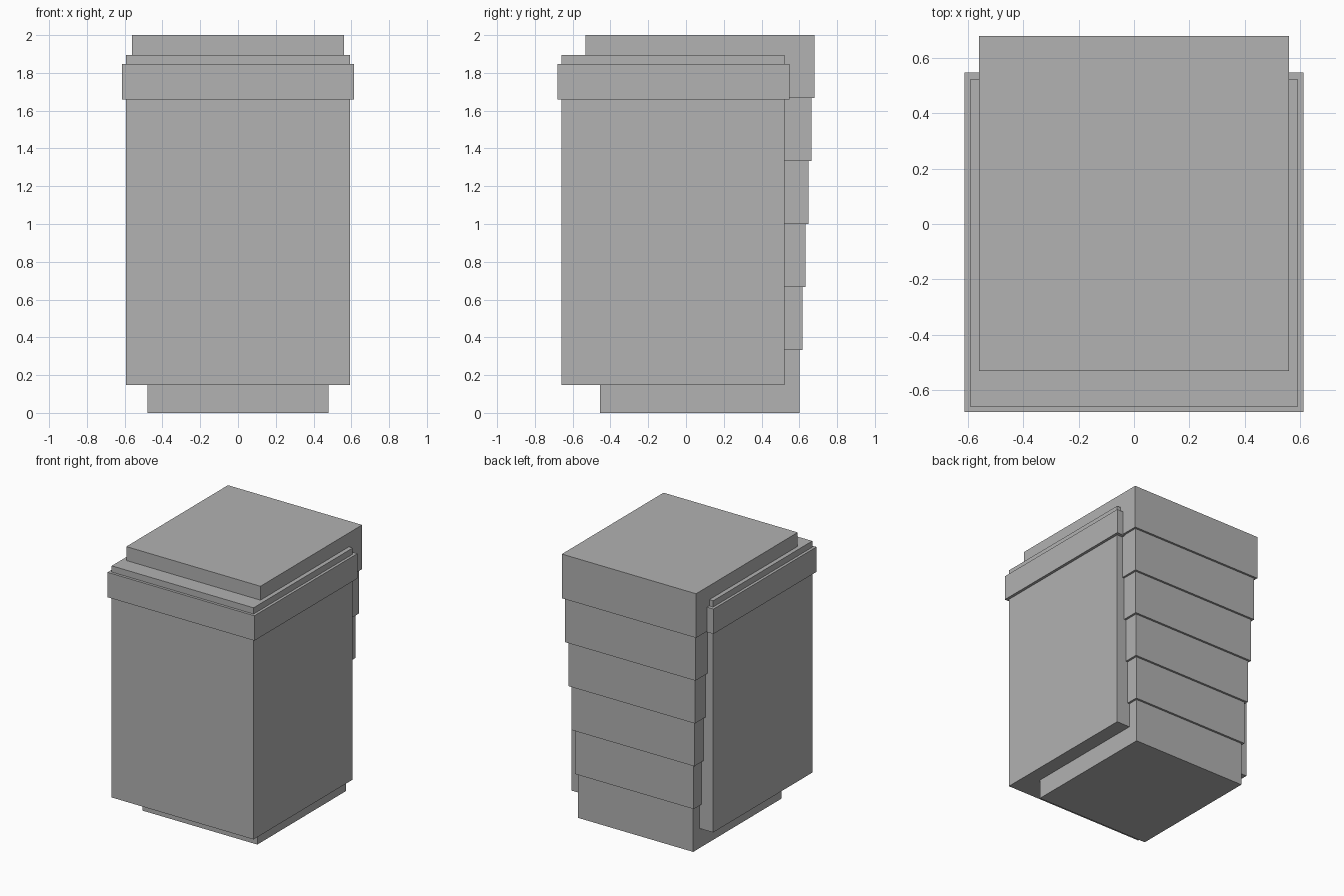
import bpy

if "Cube" in bpy.data.objects:
    bpy.data.objects.remove(bpy.data.objects["Cube"])

grey = bpy.data.materials.new("plain grey")
grey.diffuse_color = (0.445, 0.445, 0.445, 1)
grey.use_nodes = True
grey.node_tree.nodes["Principled BSDF"].inputs["Base Color"].default_value = grey.diffuse_color


def box(name, x, y0, y1, z0, z1):
    """Box symmetric in x, given by half width and y / z ranges."""
    bpy.ops.mesh.primitive_cube_add(size=1, location=(0, (y0 + y1) / 2, (z0 + z1) / 2))
    ob = bpy.context.object
    ob.name = name
    ob.scale = (2 * x, y1 - y0, z1 - z0)
    bpy.ops.object.transform_apply(location=False, rotation=False, scale=True)
    ob.data.materials.append(grey)
    return ob


# Inner column: six stacked blocks, each a little larger than the one below
steps = 6
for i in range(steps):
    t = i / (steps - 1)
    box(f"column_block_{i + 1}", 0.48 + 0.08 * t,
        -0.455 - 0.077 * t, 0.60 + 0.08 * t,
        2 * i / steps, 2 * (i + 1) / steps)

# Outer body wrapped around the front and sides
box("outer_body", 0.592, -0.66, 0.522, 0.147, 1.895)

# Raised band near the top
box("upper_band", 0.613, -0.68, 0.548, 1.66, 1.848)
